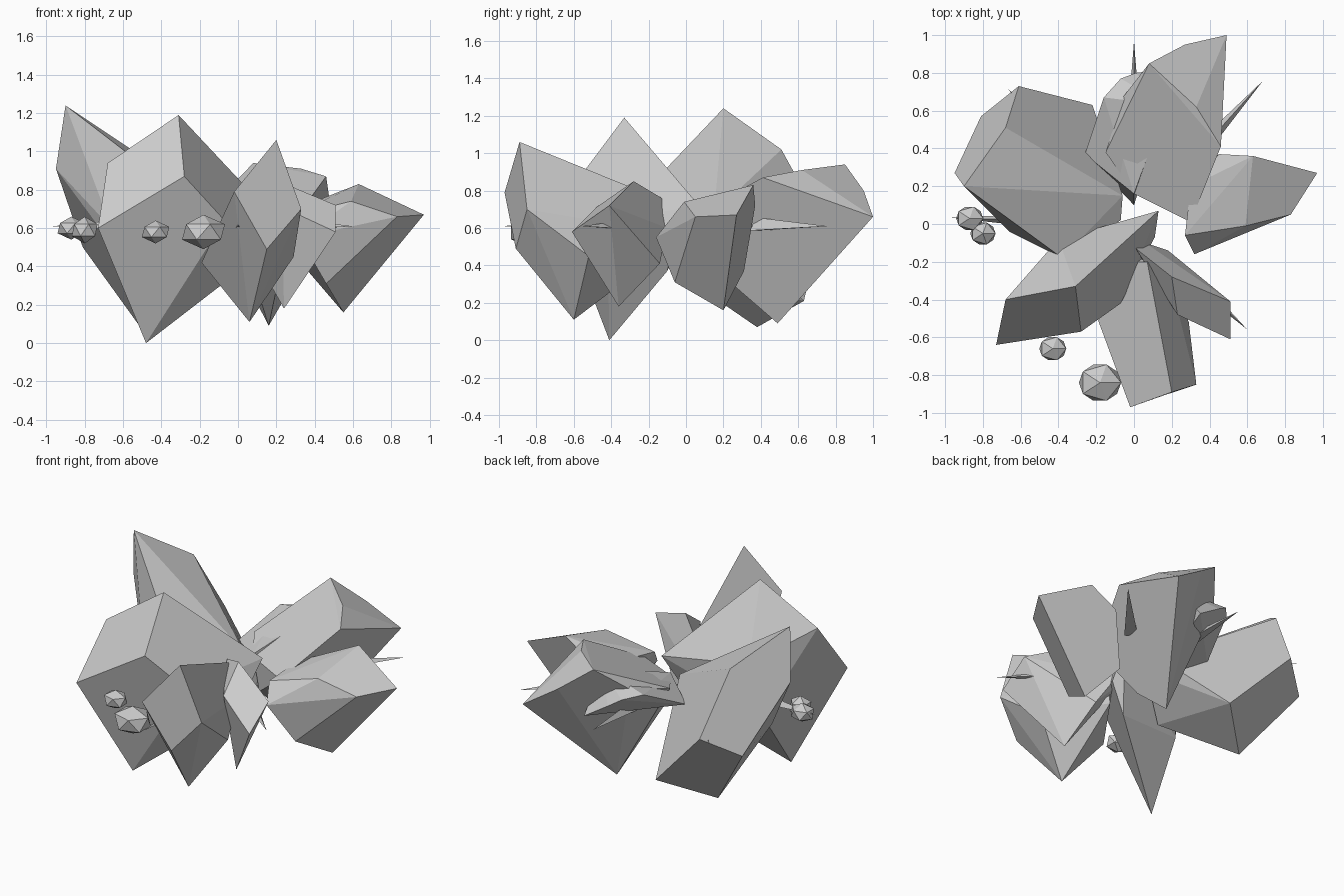
import bpy
import bmesh
import math
from mathutils import Matrix, Vector

cube = bpy.data.objects.get("Cube")
if cube:
    bpy.data.objects.remove(cube, do_unlink=True)

# One plain stone colour for everything
stone = bpy.data.materials.new("stone_grey")
stone.use_nodes = True
stone.diffuse_color = (.6, .6, .6, 1)
shader = stone.node_tree.nodes["Principled BSDF"]
shader.inputs["Base Color"].default_value = stone.diffuse_color
shader.inputs["Roughness"].default_value = .8


def add_object(name, bm):
    """Turn a bmesh into a flat shaded stone object."""
    bmesh.ops.recalc_face_normals(bm, faces=bm.faces)
    mesh = bpy.data.meshes.new(name)
    bm.to_mesh(mesh)
    bm.free()
    mesh.materials.append(stone)
    part = bpy.data.objects.new(name, mesh)
    bpy.context.collection.objects.link(part)
    return part


def shard(name, crown, belly, root):
    """Convex crystal chunk: outer crown, lower corners, inner root."""
    bm = bmesh.new()
    for corner in crown + belly + root:
        bm.verts.new(corner)
    hull = bmesh.ops.convex_hull(bm, input=bm.verts)
    loose = {v for v in hull["geom_interior"] + hull["geom_unused"]
             if isinstance(v, bmesh.types.BMVert) and v.is_valid}
    bmesh.ops.delete(bm, geom=list(loose), context="VERTS")
    bmesh.ops.dissolve_limit(bm, angle_limit=math.radians(7),
                             verts=bm.verts, edges=bm.edges)
    return add_object(name, bm)


def pebble(name, centre, width, height):
    """Small squashed faceted stone."""
    bm = bmesh.new()
    bmesh.ops.create_icosphere(bm, subdivisions=1, radius=1)
    bmesh.ops.scale(bm, vec=(width, width * .9, height), verts=bm.verts)
    bmesh.ops.translate(bm, vec=centre, verts=bm.verts)
    return add_object(name, bm)


def spike(name, angle, start, tip):
    """Thin three sided needle lying flat and pointing outward."""
    bm = bmesh.new()
    bmesh.ops.create_cone(bm, segments=3, cap_ends=True,
                          radius1=(tip - start) * .09, radius2=0,
                          depth=tip - start)
    outward = Vector((math.cos(angle), math.sin(angle), 0))
    turn = outward.to_track_quat("Z", "Y").to_matrix().to_4x4()
    middle = outward * (start + tip) / 2 + Vector((0, 0, .61))
    bmesh.ops.transform(bm, matrix=Matrix.Translation(middle) @ turn,
                        verts=bm.verts)
    return add_object(name, bm)


# Large chunk at the front, towards -x
shard("front_right_shard",
      crown=[(-.31, -.33, 1.19), (-.28, -.57, .87),
             (-.68, -.4, .94), (-.73, -.64, .6)],
      belly=[(-.48, -.41, 0), (-.07, -.42, .64)],
      root=[(.13, .07, .72), (.11, -.07, .55), (-.4, -.08, .75),
            (-.45, -.15, .4), (0, -.1, .37)])

# Tall chunk at the front centre
shard("front_shard",
      crown=[(.2, -.89, 1.06), (.33, -.85, .7),
             (-.02, -.97, .79), (.15, -.91, .49)],
      belly=[(.06, -.6, .11), (-.19, -.51, .42), (.29, -.52, .45)],
      root=[(.07, -.2, .78), (0, -.2, .62), (.18, -.25, .6), (.06, -.15, .45)])

# Smaller chunk at the front, towards +x
shard("front_left_shard",
      crown=[(.2, -.28, .85), (.51, -.41, .72),
             (.51, -.61, .58), (.23, -.48, .71)],
      belly=[(.24, -.36, .18)],
      root=[(.01, -.13, .76), (0, -.12, .6), (.18, -.14, .41), (.06, -.1, .6)])

# Chunk pointing to +x
shard("left_shard",
      crown=[(.63, .36, .83), (.97, .27, .67),
             (.83, .05, .66), (.59, -.01, .74)],
      belly=[(.46, -.06, .31), (.55, .2, .16), (.37, .31, .37)],
      root=[(.32, -.16, .55), (.27, -.06, .66), (.45, .37, .72), (.3, .2, .7)])

# Long chunk at the back, towards +x
shard("back_left_shard",
      crown=[(.08, .85, .94), (.27, .95, .8), (.49, 1, .66),
             (.48, .7, .76), (.33, .62, .91), (.46, .41, .87)],
      belly=[(.16, .49, .09), (.2, .27, .28), (-.06, .67, .78)],
      root=[(.3, .01, .65), (0, .16, .66), (-.15, .38, .7), (.05, .15, .45)])

# Slim chunk tucked beside it
shard("back_shard",
      crown=[(-.16, .67, .77), (-.07, .77, .75), (.17, .63, .84),
             (.17, .82, .6), (.01, .8, .7)],
      belly=[(.02, .66, .62)],
      root=[(-.26, .37, .62), (0, .16, .68), (0, .1, .45)])

# Broad chunk at the back, towards -x
shard("back_right_shard",
      crown=[(-.9, .2, 1.24), (-.68, .51, 1.02),
             (-.61, .73, .62), (-.95, .27, .91), (-.81, .57, .5)],
      belly=[(-.5, .38, .07), (-.22, .63, .21)],
      root=[(-.38, -.18, .84), (-.06, .15, .68), (-.07, .02, .65),
            (-.66, -.04, .6), (-.58, -.07, .41), (-.27, -.1, .4)])

# Thin needles between the chunks, by direction in degrees
for direction, start, tip in ((48, .5, 1.02), (90, .5, .97), (133, .7, .98),
                              (178, .5, .97), (270, .8, .98), (317, .6, .82)):
    spike("needle_%d" % direction, math.radians(direction), start, tip)

# Loose pebbles floating nearby
pebble("large_pebble", (-.18, -.84, .58), .125, .09)
pebble("front_pebble", (-.43, -.66, .58), .08, .06)
pebble("side_pebble", (-.8, -.05, .59), .075, .07)
pebble("outer_pebble", (-.87, .03, .6), .08, .06)
